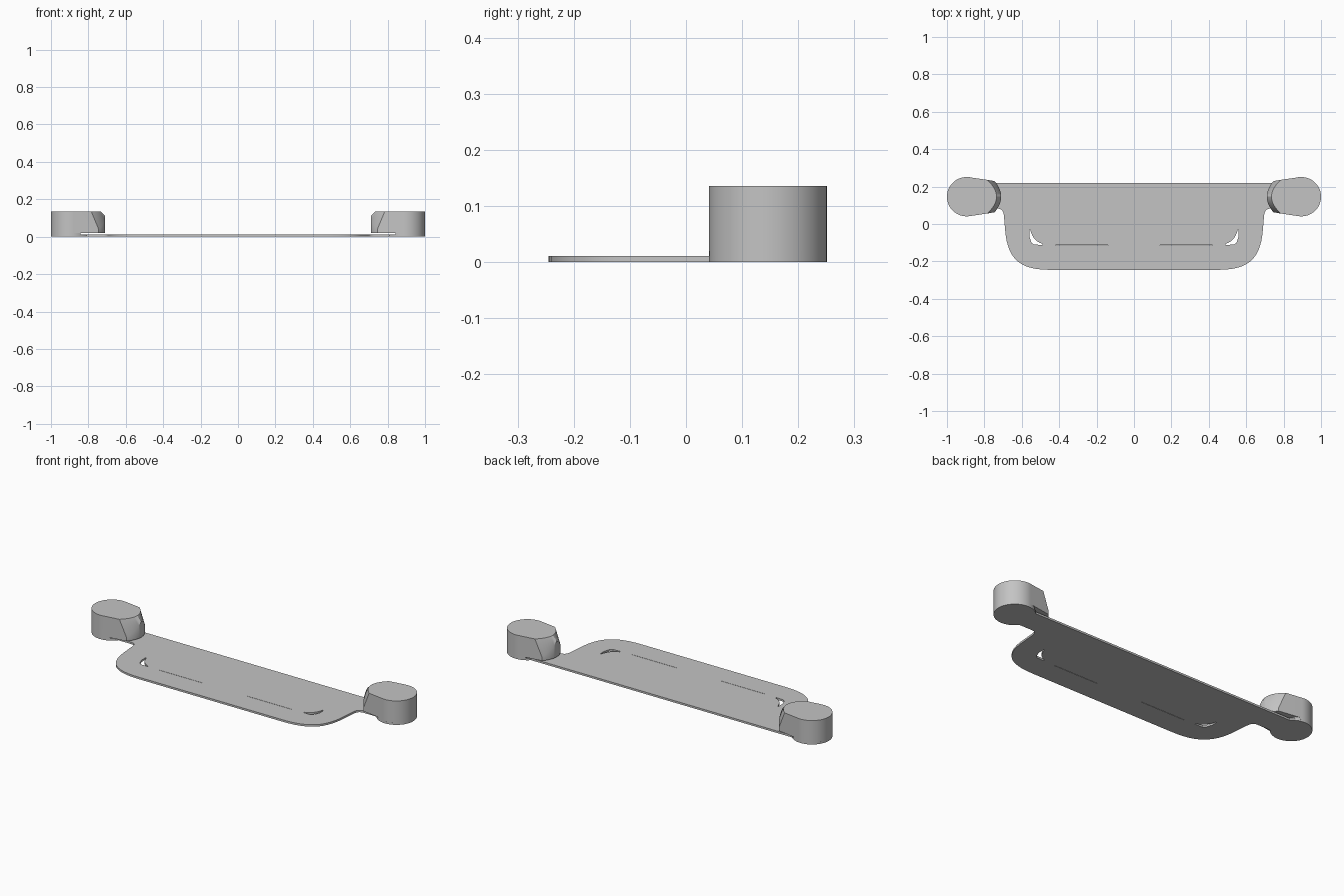
import bpy, bmesh, math
from mathutils import Vector
from mathutils.geometry import interpolate_bezier

cube = bpy.data.objects.get("Cube")
if cube:
    bpy.data.objects.remove(cube, do_unlink=True)

grey = bpy.data.materials.new("plain_grey")
grey.use_nodes = True
colour = (0.55, 0.55, 0.55, 1)
grey.diffuse_color = colour
grey.node_tree.nodes["Principled BSDF"].inputs["Base Color"].default_value = colour

PLATE = 0.011
GAP_TOP = 0.02
TOP = 0.136
CX, CY, R = 0.895, 0.146, 0.105


def arc(a0, a1, n):
    angles = [math.radians(a0 + (a1 - a0) * i / n) for i in range(n + 1)]
    return [(CX + R * math.cos(a), CY + R * math.sin(a)) for a in angles]


def bezier(a, b, c, d, n=14):
    pts = interpolate_bezier(*[Vector((*p, 0)) for p in (a, b, c, d)], n)
    return [(p.x, p.y) for p in pts]


def smooth(obj):
    bpy.ops.object.select_all(action='DESELECT')
    obj.select_set(True)
    bpy.context.view_layer.objects.active = obj
    bpy.ops.object.shade_smooth_by_angle(angle=math.radians(30))


def flip(points):
    return [(-x, y) for x, y in reversed(points)]


# Thin plate: rounded front corners, narrow necks and round feet, with cut-outs
half = bezier((0.45, -0.245), (0.62, -0.245), (0.68, -0.18), (0.69, -0.02))
half += bezier((0.695, 0.04), (0.698, 0.075), (0.71, 0.083), (0.735, 0.083), 8)
half += arc(-143, 135, 48)
hole = [(0.56, -0.03), (0.56, -0.065), (0.548, -0.1), (0.535, -0.11), (0.49, -0.112)]
hole += bezier((0.49, -0.106), (0.525, -0.095), (0.545, -0.07), (0.555, -0.03), 8)
slit = [(0.14, -0.115), (0.42, -0.115), (0.42, -0.113), (0.14, -0.113)]

curve = bpy.data.curves.new("plate", 'CURVE')
curve.dimensions = '2D'
curve.fill_mode = 'BOTH'
curve.extrude = PLATE / 2
for outline in (half + flip(half), hole, flip(hole), slit, flip(slit)):
    spline = curve.splines.new('POLY')
    spline.points.add(len(outline) - 1)
    for point, (x, y) in zip(spline.points, outline):
        point.co = (x, y, 0, 1)
    spline.use_cyclic_u = True
curve.materials.append(grey)
plate = bpy.data.objects.new("plate", curve)
plate.location.z = PLATE / 2
bpy.context.collection.objects.link(plate)
bpy.ops.object.select_all(action='DESELECT')
plate.select_set(True)
bpy.context.view_layer.objects.active = plate
bpy.ops.object.convert(target='MESH')
smooth(bpy.context.view_layer.objects.active)


def loft(name, rings, side):
    """Skin a stack of closed rings and cap both ends."""
    bm = bmesh.new()
    loops = [[bm.verts.new((side * x, y, z)) for x, y, z in ring] for ring in rings]
    n = len(loops[0])
    for low, high in zip(loops, loops[1:]):
        for i in range(n):
            j = (i + 1) % n
            bm.faces.new((low[i], low[j], high[j], high[i]))
    bm.faces.new(loops[0])
    bm.faces.new(loops[-1])
    bmesh.ops.recalc_face_normals(bm, faces=bm.faces)
    mesh = bpy.data.meshes.new(name)
    bm.to_mesh(mesh)
    bm.free()
    mesh.materials.append(grey)
    obj = bpy.data.objects.new(name, mesh)
    bpy.context.collection.objects.link(obj)
    smooth(obj)


# End caps: tapered blocks with a sloping rounded inner end
outer = arc(-100, 100, 40)
steps = [1 - i / 8 for i in range(17)]
lower = outer + [(0.71 + 0.035 * t * t, CY + 0.083 * t) for t in steps]
upper = outer + [(0.735 + 0.05 * t * t, CY + 0.09 * t) for t in steps]
bend = [0.08] * len(outer) + [0.11 - 0.07 * abs(t) for t in steps]
cap_rings = [
    [(x, y, GAP_TOP) for x, y in lower],
    [(x, y, z) for (x, y), z in zip(lower, bend)],
    [(x, y, TOP) for x, y in upper],
]
# Spacers join the caps to the feet and leave a slot above each neck
spacer_rings = [[(x, y, z) for x, y in arc(-121, 121, 44)] for z in (PLATE, GAP_TOP)]

for label, side in (("left", 1), ("right", -1)):
    loft(label + "_end_cap", cap_rings, side)
    loft(label + "_spacer", spacer_rings, side)
